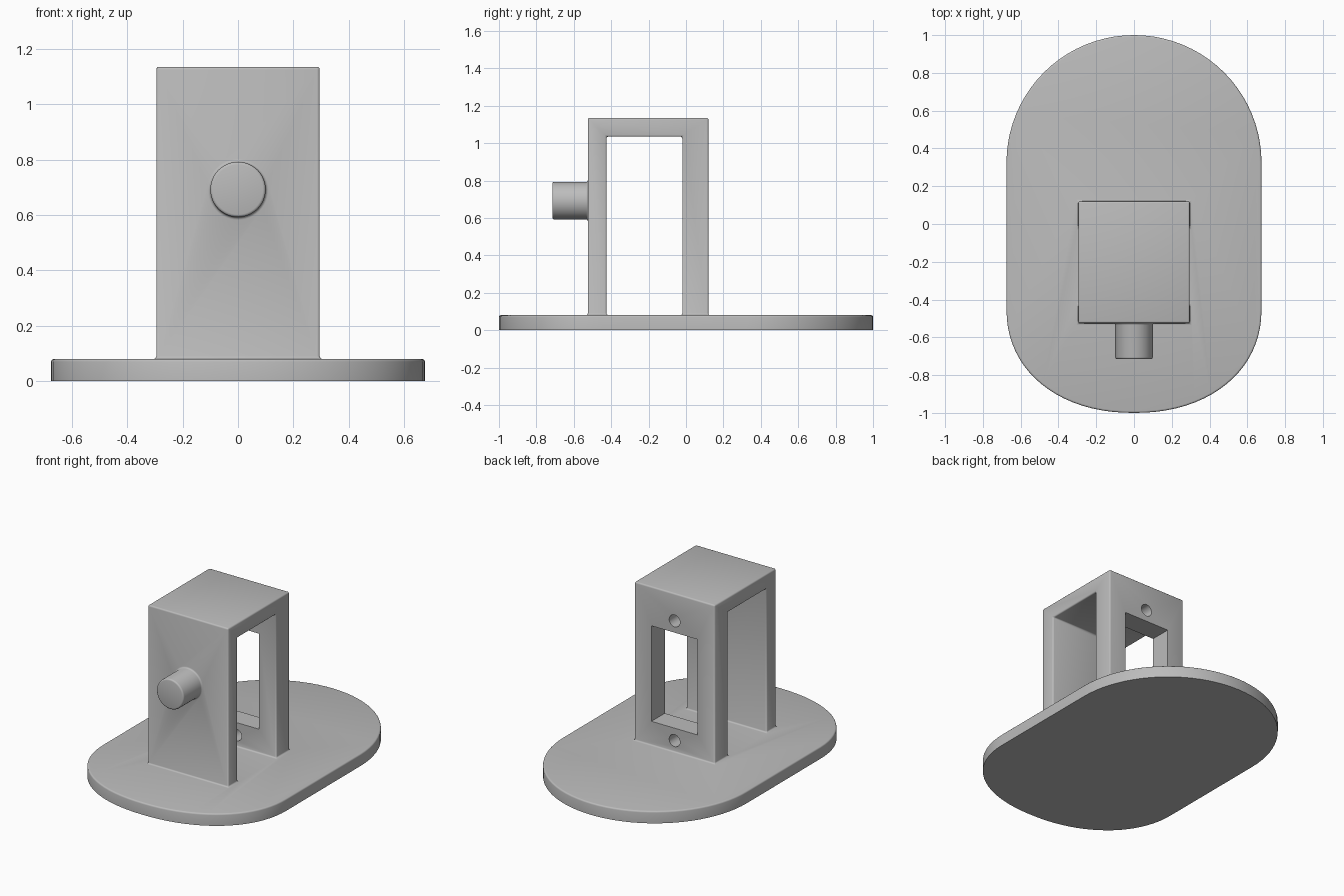
import bpy, bmesh, math
from mathutils import Vector

cube = bpy.data.objects.get("Cube")
if cube:
    bpy.data.objects.remove(cube, do_unlink=True)

grey = bpy.data.materials.new("plain grey")
grey.use_nodes = True
COLOUR = (0.5, 0.5, 0.5, 1)
grey.diffuse_color = COLOUR
grey.node_tree.nodes["Principled BSDF"].inputs["Base Color"].default_value = COLOUR


def prism(name, outline, direction):
    """Extrude a closed outline of 3D points along a direction."""
    bm = bmesh.new()
    face = bm.faces.new([bm.verts.new(p) for p in outline])
    grown = bmesh.ops.extrude_face_region(bm, geom=[face])["geom"]
    moved = [g for g in grown if isinstance(g, bmesh.types.BMVert)]
    bmesh.ops.translate(bm, verts=moved, vec=Vector(direction))
    bmesh.ops.recalc_face_normals(bm, faces=bm.faces)
    mesh = bpy.data.meshes.new(name)
    bm.to_mesh(mesh)
    bm.free()
    mesh.materials.append(grey)
    obj = bpy.data.objects.new(name, mesh)
    bpy.context.collection.objects.link(obj)
    return obj


def disc(y, z, radius, sides):
    angles = [2 * math.pi * i / sides for i in range(sides)]
    return [(radius * math.cos(a), y, z + radius * math.sin(a)) for a in angles]


def combine(target, other, operation):
    """Apply a boolean and discard the second body."""
    mod = target.modifiers.new("join", "BOOLEAN")
    mod.operation, mod.solver, mod.object = operation, "EXACT", other
    bpy.context.view_layer.objects.active = target
    bpy.ops.object.modifier_apply(modifier=mod.name)
    bpy.data.objects.remove(other, do_unlink=True)


# Base plate: round at the back, slightly flatter at the front
HALF, STEPS = 0.675, 40
outline = []
for i in range(STEPS + 1):
    a = math.pi * i / STEPS
    outline.append((HALF * math.cos(a), 0.325 + HALF * math.sin(a), 0))
for i in range(STEPS + 1):
    a = math.pi * i / STEPS
    c, s = math.cos(a), max(math.sin(a), 0)
    power = 2 / 2.15
    outline.append((-HALF * math.copysign(abs(c) ** power, c), -0.45 - 0.55 * s ** power, 0))
stand = prism("bracket_stand", outline, (0, 0, 0.08))

# Upright frame: two walls joined by a top slab
WIDE = 0.295
profile = [(-0.525, 0.04), (-0.525, 1.135), (0.12, 1.135), (0.12, 0.04),
           (-0.02, 0.04), (-0.02, 1.035), (-0.425, 1.035), (-0.425, 0.04)]
frame = prism("frame", [(-WIDE, y, z) for y, z in profile], (2 * WIDE, 0, 0))
combine(stand, frame, "UNION")

# Round peg on the front wall
peg = prism("peg", disc(-0.715, 0.692, 0.1, 48), (0, 0.24, 0))
combine(stand, peg, "UNION")

# Small rounds on every sharp edge and inside corner except the underside
bm = bmesh.new()
bm.from_mesh(stand.data)
bmesh.ops.remove_doubles(bm, verts=bm.verts, dist=0.0001)
sharp = [e for e in bm.edges if len(e.link_faces) == 2
         and e.calc_face_angle(0) > 0.6
         and sum(v.co.z for v in e.verts) > 0.02]
bmesh.ops.bevel(bm, geom=sharp, offset=0.01, offset_type="OFFSET",
                segments=3, profile=0.5, affect="EDGES", clamp_overlap=True)
bm.to_mesh(stand.data)
bm.free()

# Window and two screw holes through the back wall
window = [(-0.17, -0.1, 0.24), (0.17, -0.1, 0.24), (0.17, -0.1, 0.875), (-0.17, -0.1, 0.875)]
combine(stand, prism("window", window, (0, 0.3, 0)), "DIFFERENCE")
for z in (0.157, 0.953):
    combine(stand, prism("screw_hole", disc(-0.1, z, 0.04, 24), (0, 0.3, 0)), "DIFFERENCE")

# Smooth the curved surfaces, keep real edges crisp
bpy.ops.object.select_all(action="DESELECT")
stand.select_set(True)
bpy.context.view_layer.objects.active = stand
bpy.ops.object.shade_smooth_by_angle(angle=math.radians(35))
